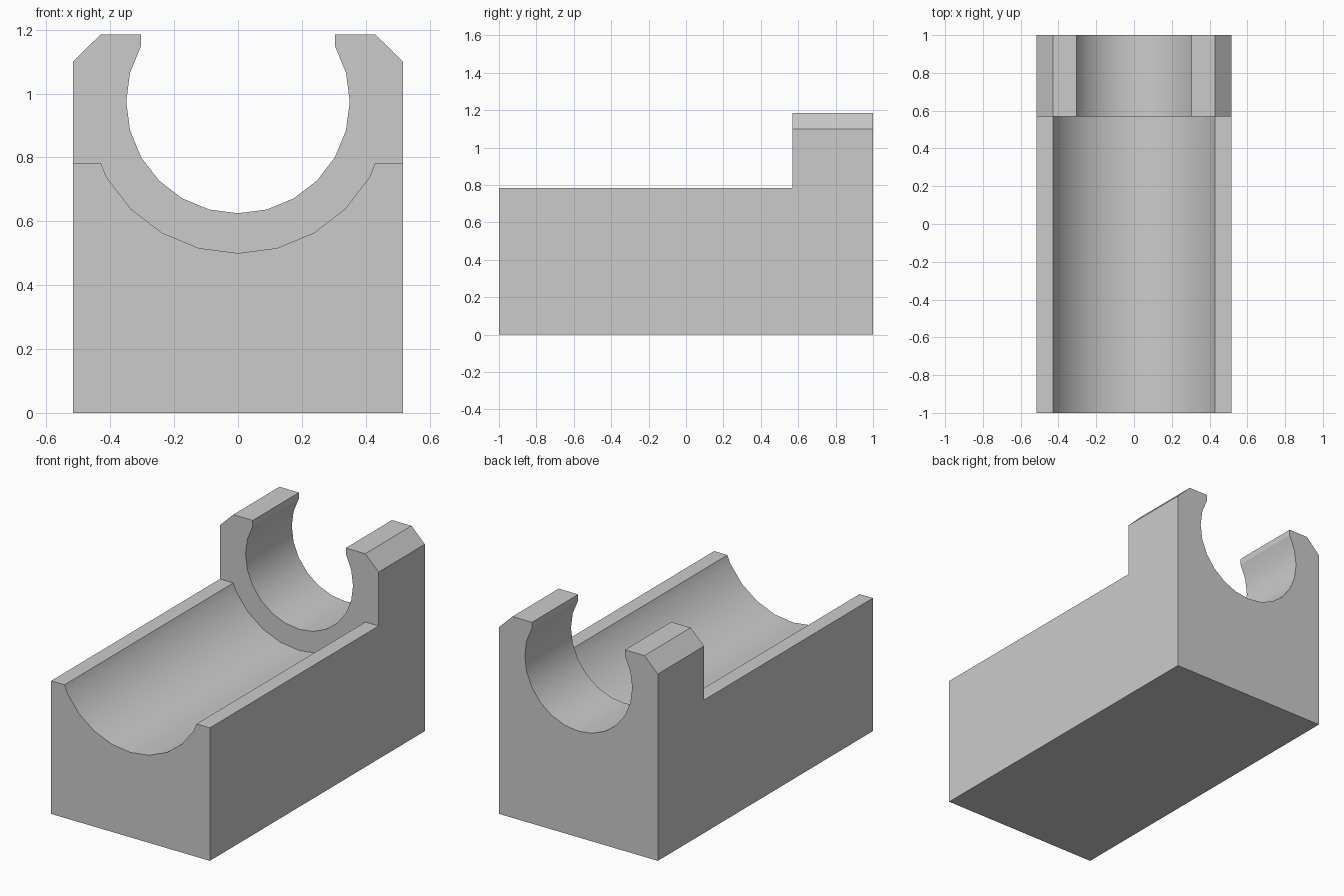
import bpy
import bmesh
from math import sin, cos, radians

cube = bpy.data.objects.get("Cube")
if cube:
    bpy.data.objects.remove(cube, do_unlink=True)

HALF_W, TOP, LEDGE = 0.517, 1.185, 0.783
CENTRE, STEP_Y = 0.975, 0.57

grey = bpy.data.materials.new("plain_grey")
grey.use_nodes = True
colour = (0.6, 0.6, 0.6, 1)
grey.diffuse_color = colour
grey.node_tree.nodes["Principled BSDF"].inputs["Base Color"].default_value = colour


def prism(name, profile, y0, y1):
    """Extrude an x-z outline along y."""
    bm = bmesh.new()
    face = bm.faces.new([bm.verts.new((x, y0, z)) for x, z in profile])
    ext = bmesh.ops.extrude_face_region(bm, geom=[face])
    moved = [v for v in ext["geom"] if isinstance(v, bmesh.types.BMVert)]
    bmesh.ops.translate(bm, verts=moved, vec=(0, y1 - y0, 0))
    bmesh.ops.recalc_face_normals(bm, faces=bm.faces)
    mesh = bpy.data.meshes.new(name)
    bm.to_mesh(mesh)
    bm.free()
    mesh.materials.append(grey)
    obj = bpy.data.objects.new(name, mesh)
    bpy.context.collection.objects.link(obj)
    return obj


def arc(radius, limit):
    """Lower part of a 24-sided circle, from -limit to +limit degrees."""
    return [(radius * sin(radians(a)), CENTRE - radius * cos(radians(a)))
            for a in range(-limit, limit + 1, 15)]


# Block with chamfered top corners
block = prism("cradle_block", [
    (-HALF_W, 0), (HALF_W, 0), (HALF_W, 1.1), (0.43, TOP),
    (-0.43, TOP), (-HALF_W, 1.1)], -1, 1)

# Long open trough, cleared above the ledges
trough = arc(0.475, 60)
trough_cutter = prism("trough_cutter", trough + [
    (0.43, LEDGE), (0.7, LEDGE), (0.7, 1.4),
    (-0.7, 1.4), (-0.7, LEDGE), (-0.43, LEDGE)], -1.2, STEP_Y)

# Narrower bore through the rear clip, with a straight-sided mouth
bore = arc(0.35, 120)
mouth = bore[-1][0]
bore_cutter = prism("bore_cutter", bore + [(mouth, 1.4), (-mouth, 1.4)], 0.3, 1.2)

bpy.ops.object.select_all(action="DESELECT")
block.select_set(True)
bpy.context.view_layer.objects.active = block
for cutter in (trough_cutter, bore_cutter):
    cutter.hide_render = True
    mod = block.modifiers.new(cutter.name, "BOOLEAN")
    mod.operation = "DIFFERENCE"
    mod.solver = "EXACT"
    mod.object = cutter
    bpy.ops.object.modifier_apply(modifier=mod.name)
    bpy.data.objects.remove(cutter, do_unlink=True)

# Smooth curved walls, crisp corners
bpy.ops.object.shade_smooth_by_angle(angle=radians(20))
